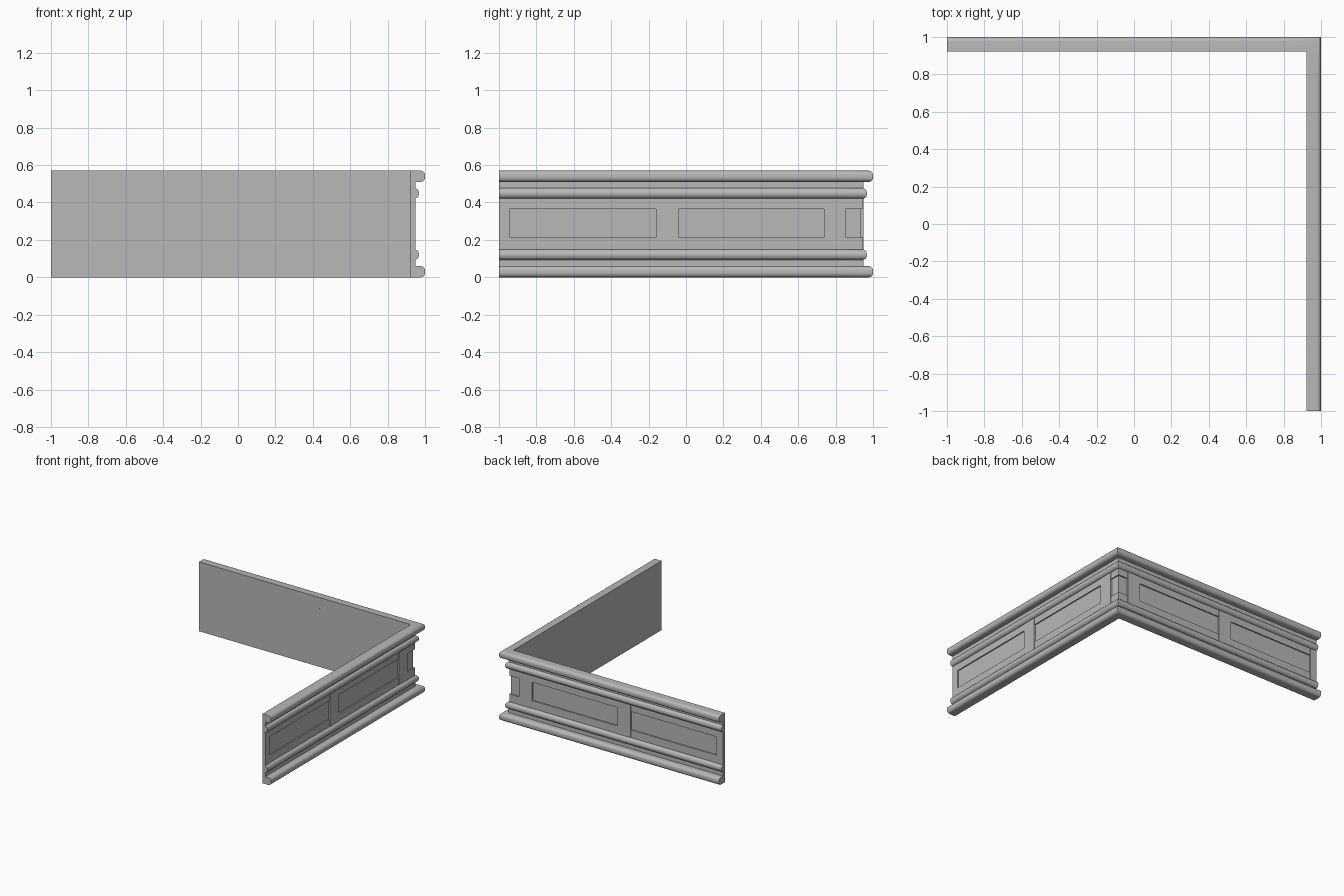
import bpy, bmesh, math

cube = bpy.data.objects.get("Cube")
if cube:
    bpy.data.objects.remove(cube, do_unlink=True)

stone = bpy.data.materials.new("grey stone")
stone.use_nodes = True
GREY = (0.48, 0.48, 0.48, 1)
stone.diffuse_color = GREY
stone.node_tree.nodes["Principled BSDF"].inputs["Base Color"].default_value = GREY

INNER = 0.923    # inner wall face
PANEL = 0.935    # recessed panel face
RAIL = 0.945
STILE = 0.948
HEIGHT = 0.57


# Stations place a profile's outward distance on the plan
def right(y):
    return lambda o: (o, y)


def back(x):
    return lambda o: (x, o)


def corner(o):
    return (o, o)


def sweep(name, profile, stations):
    """Sweep a closed (outward, z) profile through stations, with capped ends."""
    bm = bmesh.new()
    rings = [[bm.verts.new((*at(o), z)) for o, z in profile] for at in stations]
    n = len(profile)
    for a, b in zip(rings, rings[1:]):
        for i in range(n):
            j = (i + 1) % n
            bm.faces.new((a[i], a[j], b[j], b[i]))
    bm.faces.new(rings[0])
    bm.faces.new(rings[-1])
    bmesh.ops.recalc_face_normals(bm, faces=bm.faces)
    mesh = bpy.data.meshes.new(name)
    bm.to_mesh(mesh)
    bm.free()
    mesh.materials.append(stone)
    obj = bpy.data.objects.new(name, mesh)
    bpy.context.collection.objects.link(obj)
    bpy.ops.object.select_all(action="DESELECT")
    obj.select_set(True)
    bpy.context.view_layer.objects.active = obj
    bpy.ops.object.shade_smooth_by_angle(angle=math.radians(35))
    return obj


def block(outer, z0, z1, inner=INNER):
    return [(inner, z0), (outer, z0), (outer, z1), (inner, z1)]


def rounded(outer, z0, z1, r, steps=6):
    """Moulding section with a rounded outer edge."""
    pts = [(INNER, z0)]
    for cz, start in ((z0 + r, -90), (z1 - r, 0)):
        for k in range(steps + 1):
            a = math.radians(start + 90 * k / steps)
            pts.append((outer - r + r * math.cos(a), cz + r * math.sin(a)))
    return pts + [(INNER, z1)]


def flip(profile):
    return [(o, HEIGHT - z) for o, z in profile]


# Mouldings at the foot, repeated upside down at the top
mouldings = {
    "slab": rounded(1.0, 0, 0.06, 0.024),
    "fillet": block(STILE, 0.06, 0.092),
    "roll": rounded(0.968, 0.092, 0.15, 0.028),
}
Z0, Z1 = 0.15, HEIGHT - 0.15
R0, R1 = 0.213, 0.364

# Wall sections: two straight on each wing, one wrapping the corner
sections = {
    "corner": [right(0.8), corner, back(0.8)],
}
for wing, place in (("right", right), ("back", back)):
    sections[wing + "_outer"] = [place(-1), place(-0.1)]
    sections[wing + "_middle"] = [place(-0.1), place(0.8)]

for sec, stations in sections.items():
    for part, profile in mouldings.items():
        sweep(f"{sec}_base_{part}", profile, stations)
        sweep(f"{sec}_top_{part}", flip(profile), stations)
    sweep(f"{sec}_panel", block(PANEL, Z0, Z1), stations)

# Rails above and below each panel
bays = {"corner": [right(0.855), corner, back(0.855)]}
for wing, place in (("right", right), ("back", back)):
    bays[wing + "_outer"] = [place(-0.94), place(-0.16)]
    bays[wing + "_middle"] = [place(-0.04), place(0.737)]
for bay, stations in bays.items():
    sweep(f"{bay}_lower_rail", block(RAIL, Z0, R0, PANEL), stations)
    sweep(f"{bay}_upper_rail", block(RAIL, R1, Z1, PANEL), stations)

# Upright stiles, split at the section joints
stiles = {"end": (-1, -0.94), "centre_a": (-0.16, -0.1), "centre_b": (-0.1, -0.04),
          "corner_a": (0.737, 0.8), "corner_b": (0.8, 0.855)}
for wing, place in (("right", right), ("back", back)):
    for name, (a, b) in stiles.items():
        sweep(f"{wing}_{name}_stile", block(STILE, Z0, Z1, PANEL), [place(a), place(b)])
